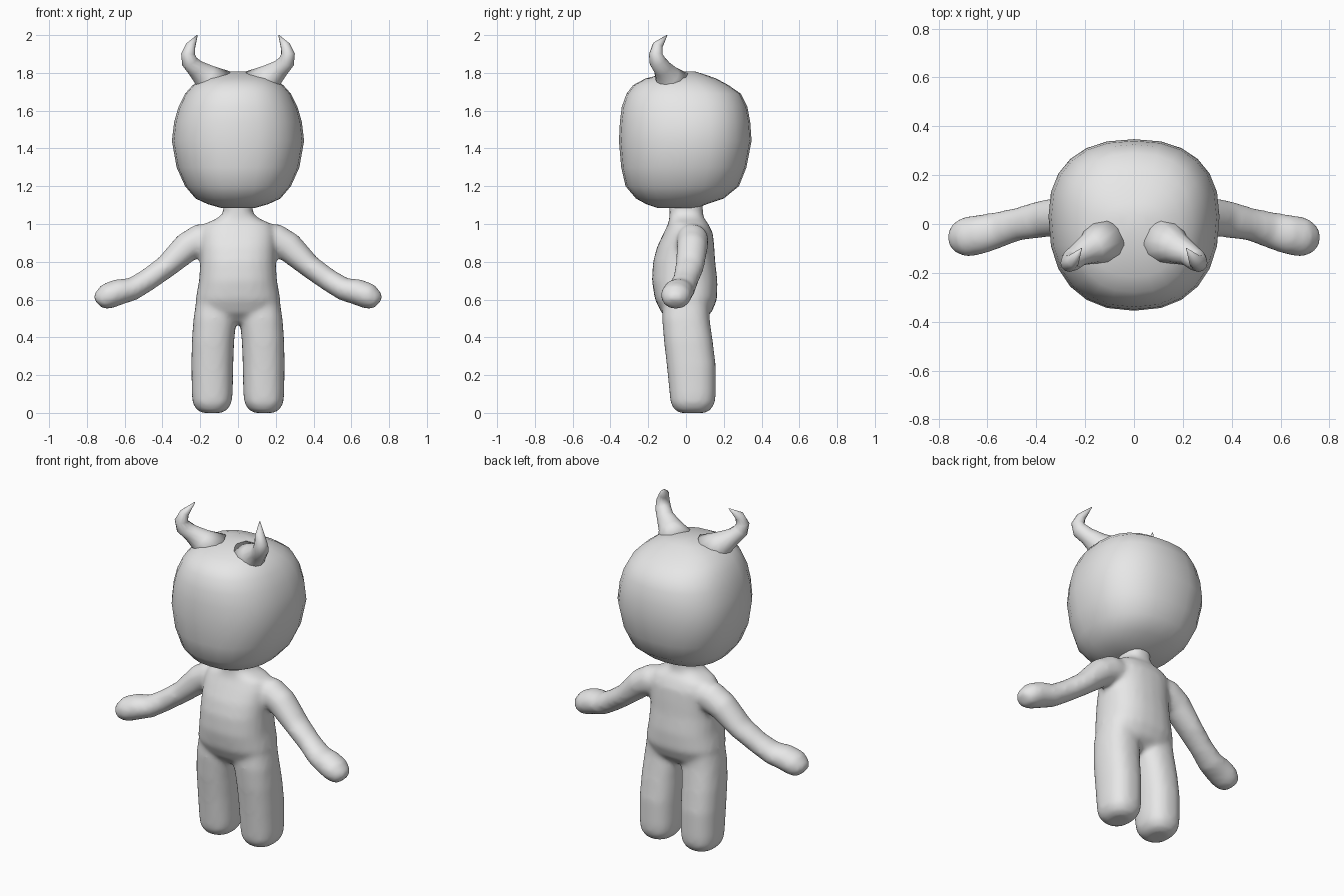
import bpy, bmesh
from math import sin, cos, pi, copysign
from mathutils import Vector

cube = bpy.data.objects.get("Cube")
if cube:
    bpy.data.objects.remove(cube, do_unlink=True)

grey = bpy.data.materials.new("plain grey")
grey.use_nodes = True
grey.diffuse_color = (0.8, 0.8, 0.8, 1)
grey.node_tree.nodes["Principled BSDF"].inputs["Base Color"].default_value = (0.8, 0.8, 0.8, 1)


def power(v, n):
    return copysign(abs(v) ** (2 / n), v)


def level_ring(x, w, front, back, z, n=2.3, widest=0.5, sides=24):
    """Rounded-square outline lying flat at height z."""
    cy = front + (back - front) * widest
    pts = []
    for i in range(sides):
        a = 2 * pi * i / sides
        s = power(sin(a), n)
        depth = back - cy if s > 0 else cy - front
        pts.append(Vector((x + w * power(cos(a), n), cy + depth * s, z)))
    return pts


def tube_rings(path, sides=16):
    """Elliptical outlines across a path of (x, y, z, thickness, depth)."""
    pts = [Vector(p[:3]) for p in path]
    rings = []
    for i, p in enumerate(path):
        t = (pts[min(i + 1, len(pts) - 1)] - pts[max(i - 1, 0)]).normalized()
        up = t.cross(Vector((0, 1, 0))).normalized()
        across = up.cross(t).normalized()
        rings.append([pts[i] + up * p[3] * cos(2 * pi * k / sides)
                      + across * p[4] * sin(2 * pi * k / sides) for k in range(sides)])
    return rings


def loft(bm, rings):
    loops = [[bm.verts.new(p) for p in r] for r in rings]
    n = len(loops[0])
    for a, b in zip(loops, loops[1:]):
        for i in range(n):
            j = (i + 1) % n
            bm.faces.new((a[i], a[j], b[j], b[i]))
    bm.faces.new(loops[0][::-1])
    bm.faces.new(loops[-1])


def finish(bm, name):
    bmesh.ops.recalc_face_normals(bm, faces=bm.faces)
    mesh = bpy.data.meshes.new(name)
    bm.to_mesh(mesh)
    bm.free()
    mesh.materials.append(grey)
    for f in mesh.polygons:
        f.use_smooth = True
    obj = bpy.data.objects.new(name, mesh)
    bpy.context.collection.objects.link(obj)
    return obj


def mirrored(path, side):
    return [(side * p[0],) + tuple(p[1:]) for p in path]


# Head: height, half width, front, back
head = [(1.085, 0.09, -0.15, 0.06), (1.105, 0.16, -0.21, 0.11),
        (1.135, 0.225, -0.265, 0.2), (1.2, 0.28, -0.32, 0.28),
        (1.3, 0.325, -0.343, 0.32), (1.44, 0.35, -0.355, 0.347),
        (1.54, 0.338, -0.35, 0.34), (1.62, 0.315, -0.34, 0.325),
        (1.69, 0.28, -0.315, 0.29), (1.735, 0.24, -0.28, 0.225),
        (1.77, 0.19, -0.215, 0.16), (1.795, 0.12, -0.12, 0.09),
        (1.808, 0.05, -0.045, 0.045)]
bm = bmesh.new()
loft(bm, [level_ring(0, w, f, b, z, 2.35, 0.55) for z, w, f, b in head])
finish(bm, "head")

# Horns curl outward, then in toward the tip
horn = [(0.12, -0.07, 1.73, 0.11, 0.11), (0.175, -0.10, 1.785, 0.068, 0.066),
        (0.225, -0.125, 1.825, 0.048, 0.048), (0.257, -0.15, 1.86, 0.043, 0.045),
        (0.264, -0.16, 1.90, 0.037, 0.036), (0.25, -0.15, 1.945, 0.026, 0.028),
        (0.215, -0.10, 2.0, 0.002, 0.002)]
for side, label in ((1, "left"), (-1, "right")):
    bm = bmesh.new()
    loft(bm, tube_rings(mirrored(horn, side), 12))
    finish(bm, label + "_horn")

# Body: torso and neck, height, half width, front, back
torso = [(0.475, 0.13, -0.07, 0.07), (0.53, 0.215, -0.13, 0.135),
         (0.6, 0.225, -0.165, 0.165), (0.7, 0.207, -0.181, 0.167),
         (0.8, 0.2, -0.175, 0.155), (0.88, 0.2, -0.153, 0.15),
         (0.95, 0.2, -0.12, 0.143), (1.0, 0.18, -0.095, 0.12),
         (1.03, 0.11, -0.088, 0.095), (1.06, 0.078, -0.088, 0.09),
         (1.13, 0.078, -0.088, 0.09)]
# Leg: height, inner side, outer side, front, back
leg = [(0.0, 0.085, 0.19, -0.03, 0.1), (0.015, 0.058, 0.218, -0.06, 0.13),
       (0.05, 0.034, 0.24, -0.082, 0.153), (0.1, 0.028, 0.245, -0.087, 0.158),
       (0.25, 0.025, 0.247, -0.102, 0.158), (0.38, 0.02, 0.245, -0.117, 0.142),
       (0.5, 0.008, 0.236, -0.127, 0.125), (0.6, 0.015, 0.22, -0.12, 0.12)]
arm = [(0.1, 0.03, 0.925, 0.075, 0.08), (0.2, 0.035, 0.915, 0.088, 0.085),
       (0.27, 0.033, 0.878, 0.08, 0.083), (0.38, 0.02, 0.775, 0.062, 0.077),
       (0.48, -0.002, 0.703, 0.06, 0.068), (0.56, -0.025, 0.655, 0.062, 0.075),
       (0.63, -0.043, 0.641, 0.07, 0.082), (0.69, -0.054, 0.618, 0.07, 0.083),
       (0.725, -0.057, 0.592, 0.055, 0.066), (0.741, -0.058, 0.577, 0.035, 0.04)]
bm = bmesh.new()
loft(bm, [level_ring(0, w, f, b, z, 2.4) for z, w, f, b in torso])
for side in (1, -1):
    loft(bm, [level_ring(side * (i + o) / 2, (o - i) / 2, f, b, z, 2.4)
              for z, i, o, f, b in leg])
    loft(bm, tube_rings(mirrored(arm, side)))
body = finish(bm, "body")

# Fuse the limbs into one soft skin
fuse = body.modifiers.new("fuse", "REMESH")
fuse.mode = "VOXEL"
fuse.voxel_size = 0.014
fuse.use_smooth_shade = True
soften = body.modifiers.new("soften", "SMOOTH")
soften.factor = 0.5
soften.iterations = 10
